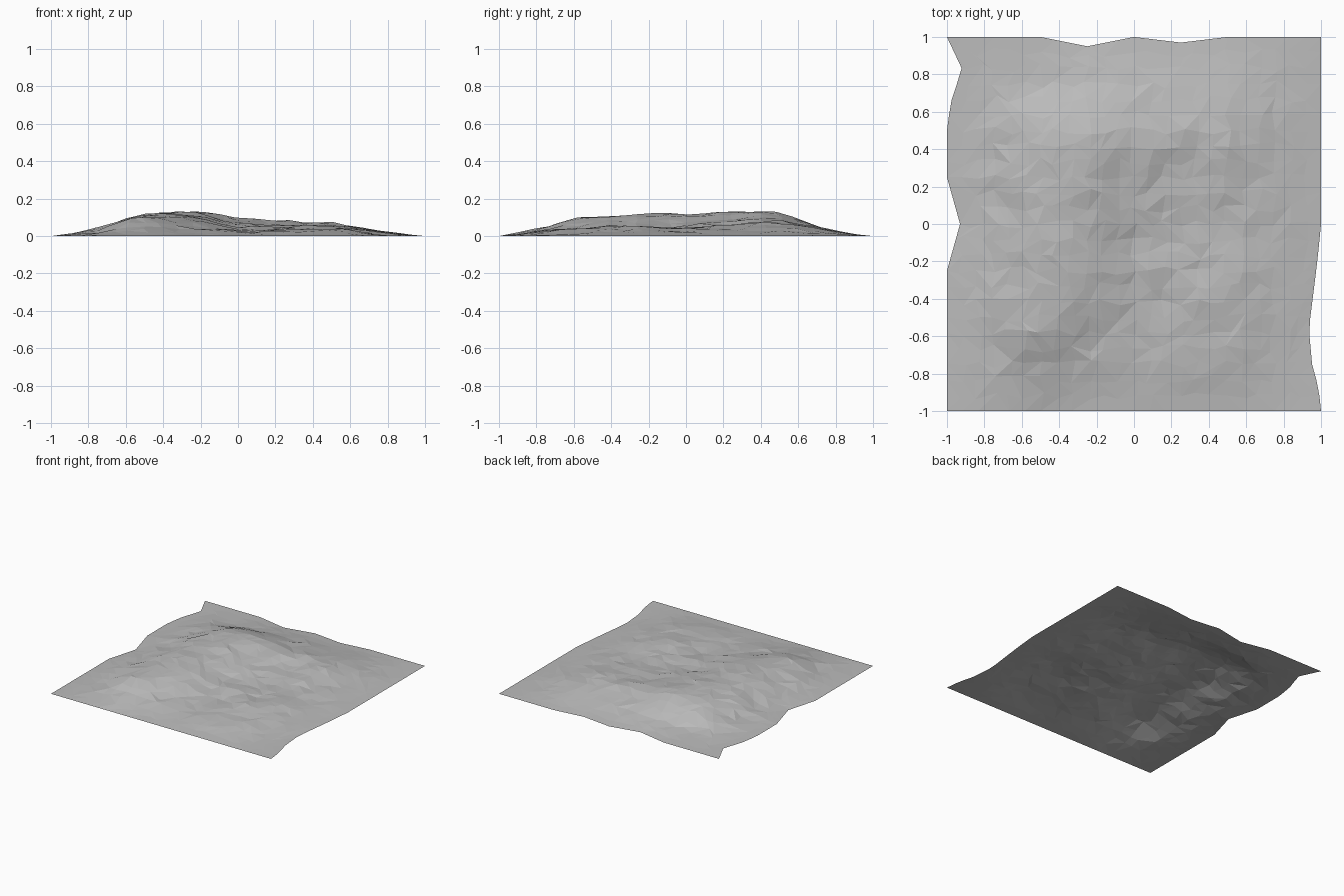
import bpy
import bmesh
import random
from mathutils import Vector, noise

random.seed(4)
DIVISIONS = 24

if "Cube" in bpy.data.objects:
    bpy.data.objects.remove(bpy.data.objects["Cube"], do_unlink=True)

# Control heights in thousandths, inner rows from back to front, left to right in x
RELIEF = [
    [9, 24, 36, 38, 34, 32, 14],
    [30, 98, 125, 97, 75, 68, 30],
    [35, 110, 126, 84, 58, 62, 28],
    [38, 115, 110, 58, 40, 42, 26],
    [42, 114, 100, 42, 46, 50, 26],
    [38, 102, 72, 34, 38, 46, 22],
    [20, 55, 32, 22, 28, 28, 10],
]
FLAT = [0] * 9
ROWS = [FLAT] + [[0] + row + [0] for row in reversed(RELIEF)] + [FLAT]

# Border waviness as (position along edge, inset)
BACK_EDGE = [(-1, 0), (-.5, 0), (-.25, .05), (0, 0), (.25, .03), (.5, 0), (1, 0)]
LEFT_EDGE = [(-1, 0), (-.25, 0), (0, .07), (.25, 0), (.5, 0), (.65, .02), (.83, .08), (1, 0)]
RIGHT_EDGE = [(-1, 0), (-.86, .015), (-.78, .045), (-.56, .065), (-.2, .02), (0, 0), (1, 0)]


def inset_at(edge, t):
    for (a, p), (b, q) in zip(edge, edge[1:]):
        if t <= b:
            return p + (q - p) * (t - a) / (b - a)
    return 0


def spline(values, t):
    """Smooth curve through evenly spaced values, t from -1 to 1."""
    s = min(max((t + 1) / 2, 0), 1) * (len(values) - 1)
    i = min(int(s), len(values) - 2)
    f = s - i
    a, b = values[max(i - 1, 0)], values[i]
    c, d = values[i + 1], values[min(i + 2, len(values) - 1)]
    return b + f / 2 * (c - a + f * (2 * a - 5 * b + 4 * c - d + f * (3 * (b - c) + d - a)))


def height(x, y):
    base = max(spline([spline(row, x) for row in ROWS], y) / 1000, 0)
    rough = noise.noise(Vector((x * 6, y * 6, 3))) * .016 + random.uniform(-.004, .004)
    z = base + rough * min(base / .04, 1)
    return min(max(z, 0), .131)


# Rocky ground sheet: an irregular triangulated grid
bm = bmesh.new()
bmesh.ops.create_grid(bm, x_segments=DIVISIONS, y_segments=DIVISIONS, size=1)
jitter = .55 / DIVISIONS
for v in bm.verts:
    u, w = v.co.x, v.co.y
    if v.is_boundary:
        x, y = u, w
    else:
        x = u + random.uniform(-jitter, jitter)
        y = w + random.uniform(-jitter, jitter)
    side = LEFT_EDGE if u < 0 else RIGHT_EDGE
    shift_x = inset_at(side, w) * abs(u) ** 8 * (1 if u < 0 else -1)
    shift_y = -inset_at(BACK_EDGE, u) * max(w, 0) ** 8
    z = 0 if v.is_boundary else height(x, y)
    v.co = (x + shift_x, y + shift_y, z)

# Split each quad along a varied diagonal
for face in list(bm.faces):
    corners = list(face.verts)
    start = random.randint(0, 1)
    bmesh.utils.face_split(face, corners[start], corners[start + 2])
bmesh.ops.recalc_face_normals(bm, faces=bm.faces)
if sum(f.normal.z for f in bm.faces) < 0:
    bmesh.ops.reverse_faces(bm, faces=bm.faces)

mesh = bpy.data.meshes.new("rocky_ground")
bm.to_mesh(mesh)
bm.free()
ground = bpy.data.objects.new("rocky_ground", mesh)
bpy.context.collection.objects.link(ground)

# Single stone grey material
stone = bpy.data.materials.new("stone_grey")
stone.use_nodes = True
colour = (.5, .5, .5, 1)
stone.diffuse_color = colour
stone.node_tree.nodes["Principled BSDF"].inputs["Base Color"].default_value = colour
mesh.materials.append(stone)
